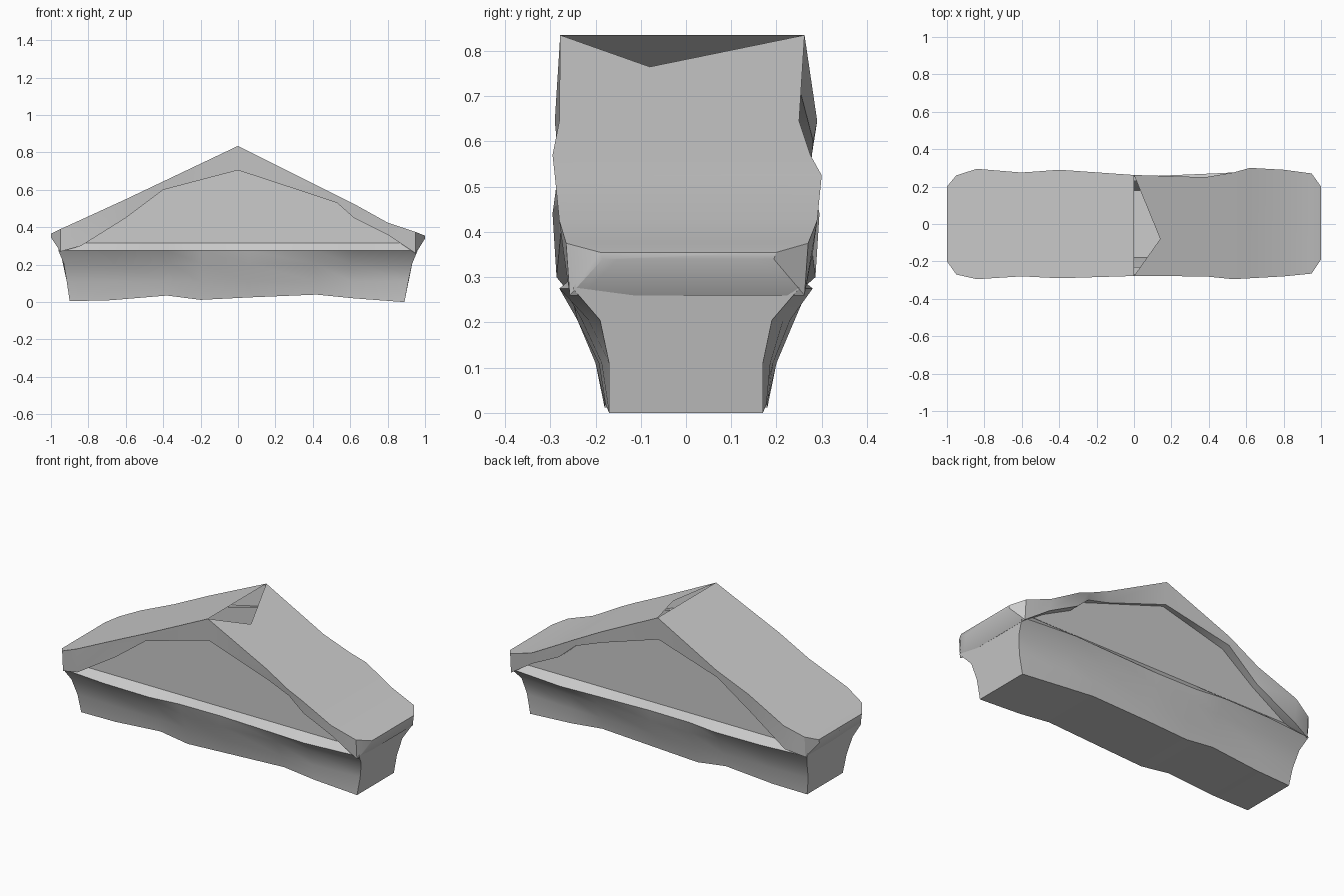
import bpy, bmesh

if "Cube" in bpy.data.objects:
    bpy.data.objects.remove(bpy.data.objects["Cube"])

grey = bpy.data.materials.new("stone grey")
grey.diffuse_color = (0.6, 0.6, 0.6, 1)
grey.use_nodes = True
grey.node_tree.nodes["Principled BSDF"].inputs["Base Color"].default_value = grey.diffuse_color


def finish(name, bm, angle):
    bmesh.ops.recalc_face_normals(bm, faces=bm.faces)
    me = bpy.data.meshes.new(name)
    bm.to_mesh(me)
    bm.free()
    ob = bpy.data.objects.new(name, me)
    bpy.context.collection.objects.link(ob)
    me.materials.append(grey)
    bpy.ops.object.select_all(action='DESELECT')
    ob.select_set(True)
    bpy.context.view_layer.objects.active = ob
    bpy.ops.object.shade_smooth_by_angle(angle=angle)


def skin(bm, rings, closed_rows=(), skip=()):
    """Skin a row of open chains, cap both ends; closed_rows also get their last side."""
    rows = [[bm.verts.new(p) for p in r] for r in rings]
    n = len(rows[0])
    for k, (a, b) in enumerate(zip(rows, rows[1:])):
        for i in range(n if k in closed_rows else n - 1):
            if (k, i) not in skip:
                j = (i + 1) % n
                bm.faces.new((a[i], a[j], b[j], b[i]))
    bm.faces.new(rows[0])
    bm.faces.new(rows[-1])
    return rows


# Gabled roof shell: x, front y, back y, top z, fascia bottom z
roof_rows = [(-1.0, -0.20, 0.20, 0.365, 0.345), (-0.95, -0.27, 0.26, 0.39, 0.27),
             (-0.84, -0.295, 0.295, 0.44, 0.30), (-0.60, -0.28, 0.275, 0.55, 0.45),
             (-0.40, -0.29, 0.29, 0.645, 0.60), (0, -0.278, 0.262, 0.835, 0.705),
             (0.38, -0.28, 0.25, 0.645, 0.58), (0.53, -0.295, 0.275, 0.57, 0.53),
             (0.62, -0.29, 0.30, 0.525, 0.45), (0.80, -0.28, 0.29, 0.425, 0.36),
             (0.95, -0.265, 0.27, 0.375, 0.26), (1.0, -0.19, 0.20, 0.355, 0.34)]
chains = []
for x, a, b, t, u in roof_rows:
    lip = 0.15 if abs(x) == 1 else 0.23
    chains.append([(x, -lip, u), (x, a * 0.97, u), (x, a, t),
                   (x, b, t), (x, b * 0.97, u), (x, lip, u)])
bm = bmesh.new()
rows = skin(bm, chains, closed_rows=(0, 1, 9, 10), skip=((5, 2),))
# Jagged gap beside the ridge: the slope starts from a tip set back from it
tip = bm.verts.new((0.14, -0.08, 0.765))
rf, rb, sf, sb = rows[5][2], rows[5][3], rows[6][2], rows[6][3]
for tri in ((rf, tip, sf), (tip, sb, sf), (tip, rb, sb)):
    bm.faces.new(tri)
finish("gabled_roof", bm, 0.6)

# Recessed gable walls, front and back
gable = [(-0.93, 0.27), (-0.84, 0.31), (-0.6, 0.46), (-0.4, 0.605), (0, 0.71), (0.38, 0.585),
         (0.53, 0.535), (0.62, 0.455), (0.8, 0.365), (0.93, 0.27)]
for name, y in (("front_gable_wall", -0.23), ("back_gable_wall", 0.23)):
    bm = bmesh.new()
    bm.faces.new([bm.verts.new((x, y, z)) for x, z in gable])
    finish(name, bm, 0.4)

# Cornice and tapering base: x at top, x at foot, cornice y, shoulder y, foot y, foot z
base_rows = [(-0.96, -0.90, 0.25, 0.21, 0.165, 0.005), (-0.68, -0.68, 0.275, 0.225, 0.17, 0.01),
             (-0.38, -0.38, 0.28, 0.225, 0.175, 0.035), (-0.20, -0.20, 0.258, 0.24, 0.18, 0.012),
             (0.06, 0.06, 0.255, 0.24, 0.18, 0.025), (0.42, 0.42, 0.27, 0.23, 0.175, 0.04),
             (0.62, 0.62, 0.28, 0.215, 0.178, 0.02), (0.96, 0.89, 0.25, 0.19, 0.17, 0.0)]
rings = []
for xt, xf, c, s, f, z in base_rows:
    half = [(xt, 0.23, 0.315), (xt, c, 0.275), (xt * 0.97, s, 0.205),
            ((xt * 0.97 + xf) / 2, (s + f) / 2 - 0.01, 0.11), (xf, f, z)]
    rings.append([(x, -y, h) for x, y, h in half] + [(x, y, h) for x, y, h in reversed(half)])
bm = bmesh.new()
skin(bm, rings)
finish("cornice_and_base", bm, 0.8)
